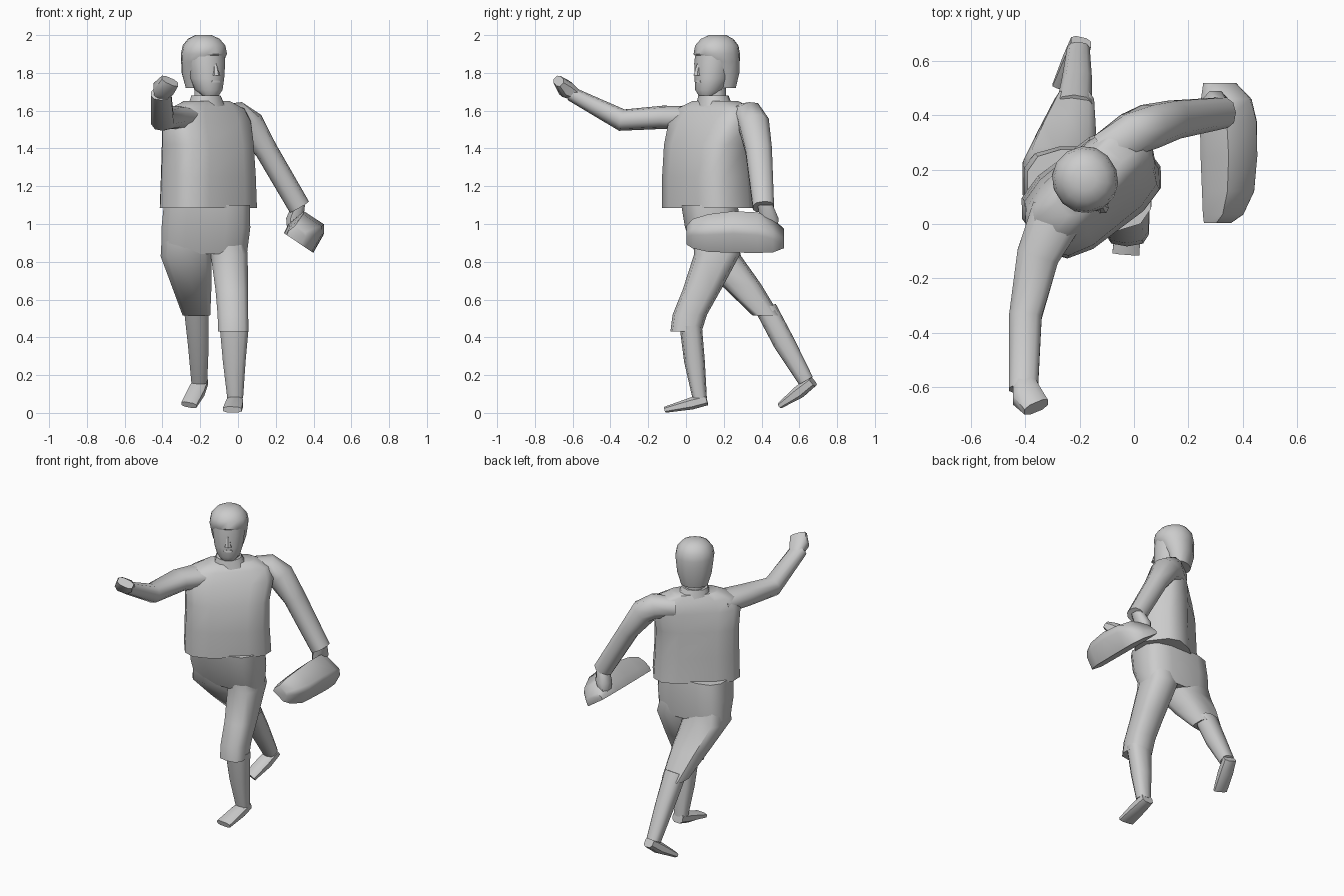
import bpy, bmesh, math
from mathutils import Vector


def skin(name, rings, angle=50):
    """Bridge a list of point rings into a closed, capped surface."""
    bm = bmesh.new()
    vs = [[bm.verts.new(p) for p in r] for r in rings]
    n = len(vs[0])
    for a, b in zip(vs, vs[1:]):
        for i in range(n):
            j = (i + 1) % n
            bm.faces.new((a[i], a[j], b[j], b[i]))
    bm.faces.new(vs[0][::-1])
    bm.faces.new(vs[-1])
    bmesh.ops.recalc_face_normals(bm, faces=bm.faces)
    me = bpy.data.meshes.new(name)
    bm.to_mesh(me)
    bm.free()
    ob = bpy.data.objects.new(name, me)
    bpy.context.collection.objects.link(ob)
    bpy.ops.object.select_all(action='DESELECT')
    ob.select_set(True)
    bpy.context.view_layer.objects.active = ob
    bpy.ops.object.shade_smooth_by_angle(angle=math.radians(angle))
    return ob


def loft(name, secs, n=10, flat=True, e=0.85, yaw=0):
    """Sections are (x, y, z, half_u, half_v[, yaw]); flat keeps rings level."""
    cs = [Vector(s[:3]) for s in secs]
    rings = []
    for i, s in enumerate(secs):
        w = math.radians(s[5] if len(s) > 5 else yaw)
        ref = Vector((math.cos(w), math.sin(w), 0))
        t = Vector((0, 0, 1)) if flat else (
            cs[min(i + 1, len(cs) - 1)] - cs[max(i - 1, 0)]).normalized()
        u = (ref - t * ref.dot(t)).normalized()
        v = t.cross(u)
        k = math.cos(math.pi / n) ** e
        ring = []
        for j in range(n):
            a = 2 * math.pi * (j + 0.5) / n
            c, d = math.cos(a), math.sin(a)
            ring.append(cs[i] + u * (s[3] * math.copysign(abs(c) ** e, c) / k)
                        + v * (s[4] * math.copysign(abs(d) ** e, d) / k))
        rings.append(ring)
    return skin(name, rings)


# Jacket: open hem, twisting towards the shoulders
loft("jacket", [(-.157, .115, 1.085, .262, .168, 37), (-.157, .11, 1.25, .255, .165, 37),
                (-.16, .115, 1.42, .252, .155, 39), (-.165, .135, 1.54, .268, .125, 43),
                (-.165, .15, 1.61, .24, .095, 45), (-.165, .155, 1.65, .14, .07, 45)],
     n=12, e=.6)
loft("collar", [(-.165, .15, 1.62, .1, .085, 35), (-.17, .145, 1.68, .075, .072, 35)])
loft("neck", [(-.17, .15, 1.6, .06, .06), (-.17, .15, 1.76, .06, .06)])

# Hips and trouser legs
loft("hips", [(-.165, .125, 1.1, .228, .15), (-.17, .14, .98, .235, .145),
              (-.18, .165, .84, .227, .11)], n=12, e=.6)
loft("front_thigh", [(-.06, .15, .96, .09, .11), (-.047, .165, .84, .098, .118),
                     (-.033, .083, .65, .086, .098), (-.027, .02, .52, .081, .088),
                     (-.025, 0, .43, .08, .08)], e=.65)
loft("rear_thigh", [(-.275, .145, .96, .12, .11), (-.275, .168, .83, .135, .12),
                    (-.247, .29, .68, .107, .105), (-.22, .425, .515, .073, .07)], e=.6)

# Lower legs and shoes
loft("front_calf", [(-.02, .025, .46, .077, .057), (-.02, .045, .27, .06, .053),
                    (-.015, .072, .08, .042, .037)], e=.75)
loft("rear_calf", [(-.22, .425, .55, .065, .055), (-.21, .52, .37, .055, .055),
                   (-.205, .635, .17, .042, .04)], flat=False, e=.75)
loft("front_shoe", [(-.015, .11, .07, .038, .03), (-.018, .03, .05, .045, .032),
                    (-.03, -.11, .017, .05, .016)], n=8, flat=False, e=.7)
loft("rear_shoe", [(-.195, .67, .168, .038, .03), (-.22, .6, .112, .043, .034),
                   (-.26, .502, .042, .042, .016)], n=8, flat=False, e=.7)

# Raised arm reaching forward, with fist
loft("raised_sleeve", [(-.28, .04, 1.56, .1, .06), (-.355, -.12, 1.565, .078, .059),
                       (-.4, -.34, 1.55, .06, .056), (-.407, -.61, 1.69, .053, .036)],
     flat=False)
loft("raised_hand", [(-.405, -.58, 1.68, .04, .03), (-.395, -.635, 1.715, .055, .045),
                     (-.36, -.675, 1.757, .05, .025)], n=8, flat=False, e=.7)

# Lowered arm holding the case
loft("lowered_sleeve", [(-.1, .26, 1.57, .08, .06), (.0, .335, 1.57, .08, .075),
                        (.06, .36, 1.525, .08, .078), (.15, .385, 1.39, .07, .058),
                        (.325, .41, 1.09, .056, .056)], flat=False, yaw=90)
loft("lowered_hand", [(.32, .42, 1.1, .04, .035), (.3, .44, 1.03, .05, .045),
                      (.29, .44, .97, .045, .03)], n=8, yaw=90)

# Carried case: flat underside, domed outer side, rounded ends
profile = [(-.09, 0), (-.097, .055), (-.07, .155), (.056, .157), (.084, .115), (.092, 0)]
# Each end section: y, flat scale, depth scale, shift along the flat side
ends = [(.003, .5, .42, -.03), (.035, .72, .7, -.015), (.12, .93, .9, 0), (.25, 1, 1, 0),
        (.38, 1.03, .94, 0), (.46, .98, .7, 0), (.52, .7, .3, -.015)]
skin("carried_case", [[(.32 + .83 * (p * a + s) + .56 * q * b, y,
                        .9 - .56 * (p * a + s) + .83 * q * b)
                       for p, q in profile] for y, a, b, s in ends], 60)

# Head, built in its own turned frame
YAW = 32
FX, FY = math.sin(math.radians(YAW)), -math.cos(math.radians(YAW))


def head_part(name, secs, n=14, e=.95):
    """Sections are (z, forward, half_width, half_depth)."""
    return loft(name, [(-.18 + FX * d, .163 + FY * d, z, a, b, YAW)
                       for z, d, a, b in secs], n=n, e=e)


head_part("face", [(1.68, .062, .045, .042), (1.71, .045, .07, .075), (1.77, .03, .087, .09),
                   (1.85, .02, .097, .1), (1.92, .01, .1, .1)])
head_part("hair", [(1.72, -.04, .08, .058), (1.8, -.033, .104, .084), (1.86, -.017, .112, .101),
                   (1.9, 0, .117, .12), (1.945, 0, .108, .112),
                   (1.98, -.002, .08, .084), (2.0, -.005, .04, .045)])
head_part("nose", [(1.785, .12, .02, .022), (1.8, .12, .015, .018),
                   (1.86, .105, .008, .012)], n=6)
head_part("upper_lip", [(1.748, .113, .028, .012), (1.76, .113, .022, .01)], n=6)
head_part("lower_lip", [(1.718, .104, .022, .012), (1.73, .108, .028, .012)], n=6)
